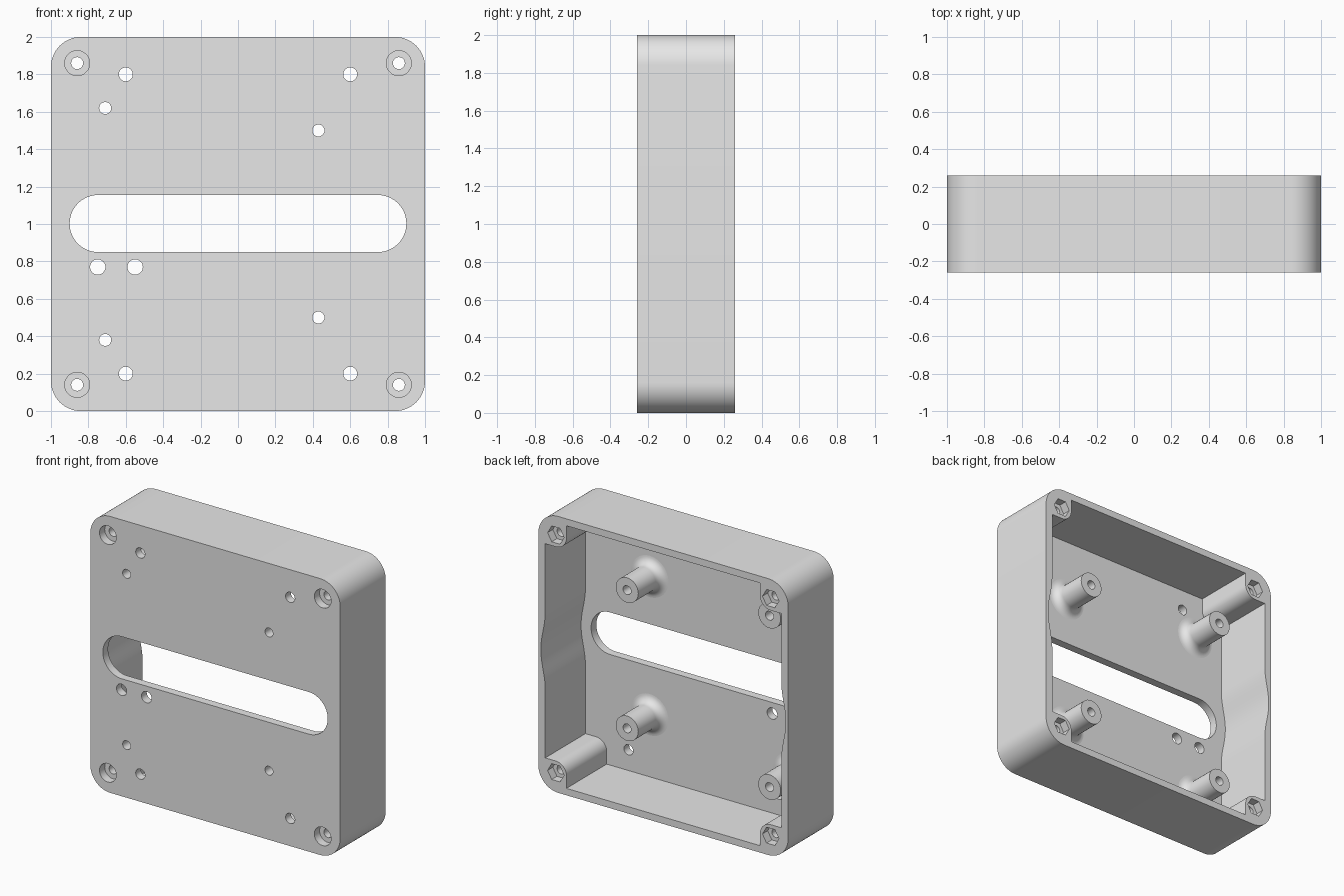
import bpy, bmesh, math

if "Cube" in bpy.data.objects:
    bpy.data.objects.remove(bpy.data.objects["Cube"])

FRONT, BACK, FLOOR = -0.26, 0.26, -0.20   # plate face, open rim, inside of plate
CORNERS = [(sx * 0.86, 1 + sz * 0.86) for sx in (-1, 1) for sz in (-1, 1)]
STANDOFFS = [(0.43, 1.5), (0.43, 0.5), (-0.71, 1.62), (-0.71, 0.38)]

grey = bpy.data.materials.new("light grey plastic")
grey.diffuse_color = (0.8, 0.8, 0.8, 1)
grey.use_nodes = True
grey.node_tree.nodes["Principled BSDF"].inputs["Base Color"].default_value = grey.diffuse_color


def arc(cx, cz, r, a0, a1, n):
    return [(cx + r * math.cos(math.radians(a0 + (a1 - a0) * i / n)),
             cz + r * math.sin(math.radians(a0 + (a1 - a0) * i / n))) for i in range(n + 1)]


def circle(c, r, n=32):
    return arc(c[0], c[1], r, 0, 360, n)[:-1]


def rounded_rect(x, z0, z1, r, n=16):
    return (arc(x - r, z1 - r, r, 0, 90, n) + arc(r - x, z1 - r, r, 90, 180, n)
            + arc(r - x, z0 + r, r, 180, 270, n) + arc(x - r, z0 + r, r, 270, 360, n))


def prisms(name, items):
    """One object made of outlines in x/z extruded along y: (outline, y0, y1)."""
    bm = bmesh.new()
    for pts, y0, y1 in items:
        a = [bm.verts.new((x, y0, z)) for x, z in pts]
        b = [bm.verts.new((x, y1, z)) for x, z in pts]
        bm.faces.new(a)
        bm.faces.new(b[::-1])
        for i in range(len(a)):
            j = (i + 1) % len(a)
            bm.faces.new((a[j], a[i], b[i], b[j]))
    return finish(name, bm)


def finish(name, bm):
    bmesh.ops.remove_doubles(bm, verts=bm.verts, dist=1e-5)
    bmesh.ops.recalc_face_normals(bm, faces=bm.faces)
    me = bpy.data.meshes.new(name)
    bm.to_mesh(me)
    bm.free()
    me.materials.append(grey)
    ob = bpy.data.objects.new(name, me)
    bpy.context.collection.objects.link(ob)
    return ob


def select(ob):
    bpy.ops.object.select_all(action='DESELECT')
    ob.select_set(True)
    bpy.context.view_layer.objects.active = ob


def cut(ob, cutter):
    mod = ob.modifiers.new("cut", 'BOOLEAN')
    mod.operation, mod.solver, mod.object = 'DIFFERENCE', 'EXACT', cutter
    select(ob)
    bpy.ops.object.modifier_apply(modifier=mod.name)
    bpy.data.objects.remove(cutter)


def smooth(ob):
    select(ob)
    bpy.ops.object.shade_smooth_by_angle(angle=math.radians(30))


# Outer shell block
shell = prisms("enclosure_shell", [(rounded_rect(1, 0, 2, 0.16), FRONT, BACK)])

# Cavity: side walls thin out in the middle, rounded screw posts left in the corners
quad = []
for i in range(17):
    v = 0.28 * i / 16
    quad.append((0.945 + 0.0175 * (1 + math.cos(math.pi * v / 0.28)), v))
quad += [(0.945, 0.775)] + arc(0.86, 0.86, 0.085, 270, 180, 12) + [(0.775, 0.95)]
upper = quad + [(-x, v) for x, v in reversed(quad)]
lower = [(x, -v) for x, v in reversed(upper)][1:-1]
cavity = [(x, 1 + v) for x, v in upper + lower]
cut(shell, prisms("cavity_cutter", [(cavity, FLOOR, 0.4)]))

# Slot, screw holes, mounting holes and cable holes
holes = [(rounded_rect(0.9, 0.85, 1.155, 0.1524), -0.4, 0.0)]
holes += [(circle(c, 0.032), -0.4, 0.4) for c in CORNERS]
holes += [(circle(c, 0.032), -0.4, 0.0) for c in STANDOFFS]
holes += [(circle((x, z), 0.037), -0.4, 0.0) for x in (-0.6, 0.6) for z in (0.2, 1.8)]
holes += [(circle((x, 0.77), 0.041), -0.4, 0.0) for x in (-0.75, -0.55)]
cut(shell, prisms("hole_cutter", holes))

# Screw head recesses in front, hexagonal nut pockets behind
pockets = [(circle(c, 0.067), -0.4, FRONT + 0.06) for c in CORNERS]
pockets += [(circle(c, 0.066, 6), BACK - 0.06, 0.4) for c in CORNERS]
cut(shell, prisms("pocket_cutter", pockets))
smooth(shell)

# Hollow standoffs with a filleted foot, as lathed profiles (radius, y)
profile = arc(0.15, FLOOR + 0.06, 0.06, 270, 180, 8) + [(0.09, 0.06), (0.032, 0.06), (0.032, FLOOR)]
for k, (cx, cz) in enumerate(STANDOFFS):
    bm = bmesh.new()
    rings = []
    for r, y in profile:
        rings.append([bm.verts.new((x, y, z)) for x, z in circle((cx, cz), r)])
    for p, q in zip(rings, rings[1:] + rings[:1]):
        for i in range(32):
            j = (i + 1) % 32
            bm.faces.new((p[i], p[j], q[j], q[i]))
    smooth(finish(f"standoff_{k + 1}", bm))
